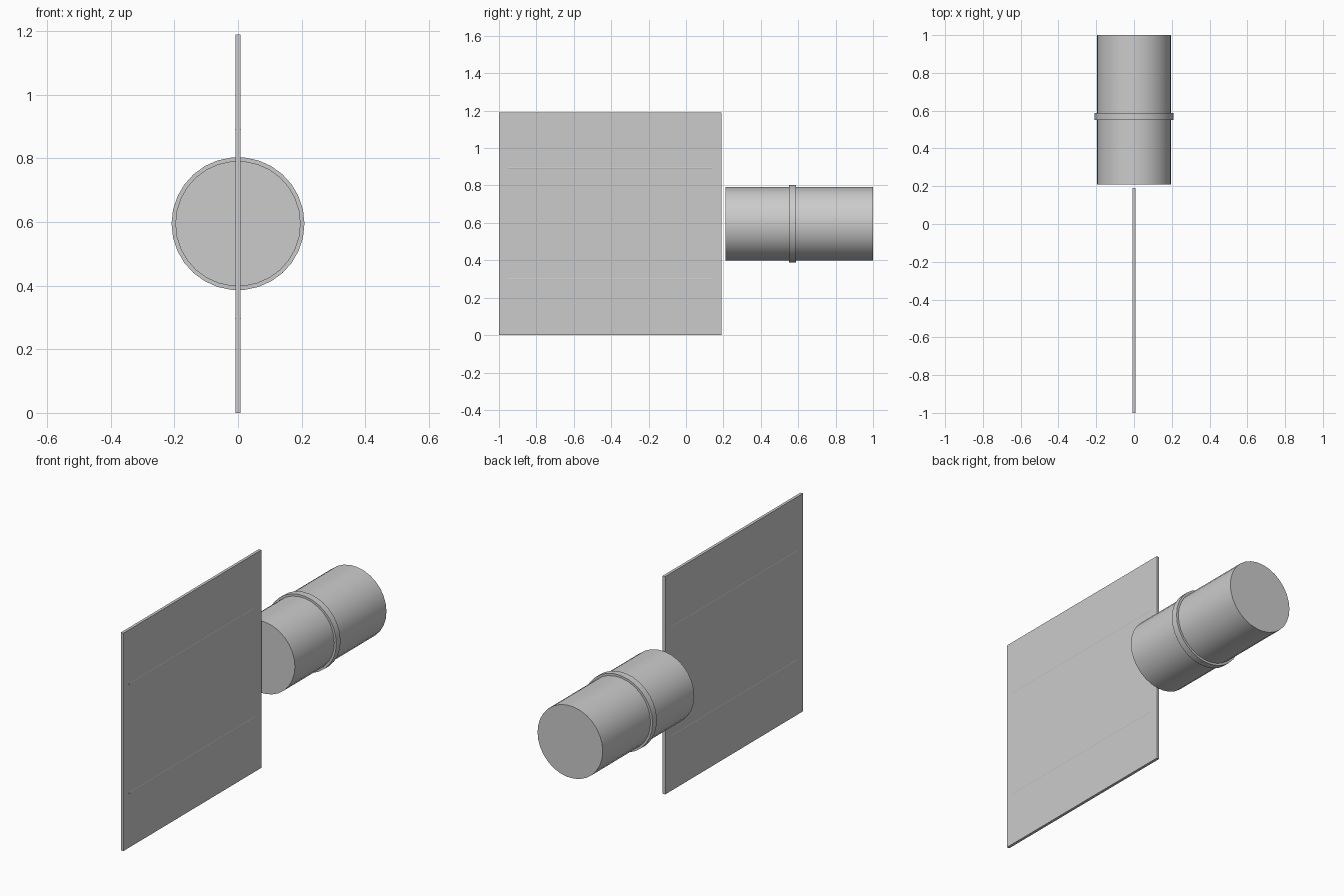
import bpy
import bmesh
from mathutils import Matrix

cube = bpy.data.objects.get("Cube")
if cube:
    bpy.data.objects.remove(cube, do_unlink=True)

grey = bpy.data.materials.new("plain_grey")
grey.use_nodes = True
colour = (0.6, 0.6, 0.6, 1)
grey.diffuse_color = colour
grey.node_tree.nodes["Principled BSDF"].inputs["Base Color"].default_value = colour

SIDE = 1.19          # square plate edge length
MID = SIDE / 2       # height of the shared axis
ALONG_Y = Matrix(((0, 1, 0), (0, 0, 1), (1, 0, 0))).to_4x4()


def finish(name, bm):
    mesh = bpy.data.meshes.new(name)
    bm.to_mesh(mesh)
    bm.free()
    mesh.materials.append(grey)
    obj = bpy.data.objects.new(name, mesh)
    bpy.context.collection.objects.link(obj)
    return obj


def cylinder(name, radius, y0, y1, z, sides):
    """Capped cylinder lying along y."""
    bm = bmesh.new()
    place = Matrix.Translation((0, (y0 + y1) / 2, z)) @ ALONG_Y
    bmesh.ops.create_cone(bm, cap_ends=True, segments=sides, radius1=radius,
                          radius2=radius, depth=y1 - y0, matrix=place)
    obj = finish(name, bm)
    bpy.ops.object.select_all(action="DESELECT")
    obj.select_set(True)
    bpy.context.view_layer.objects.active = obj
    bpy.ops.object.shade_smooth_by_angle()
    return obj


# Thin upright square plate
bm = bmesh.new()
bmesh.ops.create_cube(bm, size=1, matrix=Matrix.Translation((0, SIDE / 2 - 1, MID))
                      @ Matrix.Diagonal((0.0155, SIDE, SIDE, 1)))
finish("plate", bm)

# Two rods embedded in the plate, barely proud of both faces
for name, share in (("lower_rod", 0.25), ("upper_rod", 0.75)):
    cylinder(name, 0.0088, -0.95, 0.14, SIDE * share, 16)

# Round body behind the plate, with a raised collar
cylinder("body", 0.197, 0.21, 1.0, MID, 30)
cylinder("collar", 0.209, 0.55, 0.587, MID, 30)
